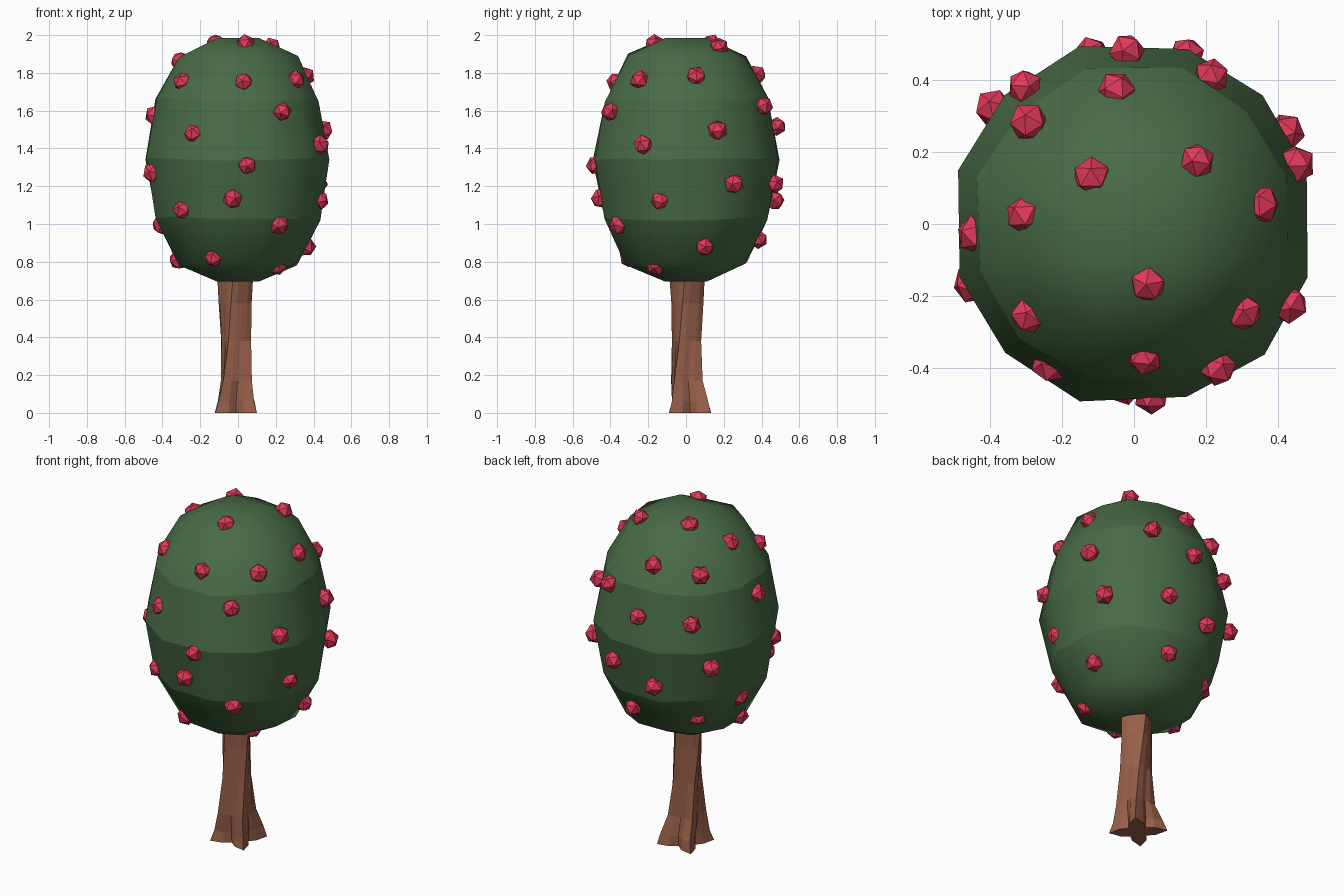
import bpy, bmesh, math, random
from mathutils import Vector, Matrix, Euler

if "Cube" in bpy.data.objects:
    bpy.data.objects.remove(bpy.data.objects["Cube"])

random.seed(4)


def material(name, rgb):
    m = bpy.data.materials.new(name)
    m.diffuse_color = (*rgb, 1)
    m.use_nodes = True
    m.node_tree.nodes["Principled BSDF"].inputs["Base Color"].default_value = m.diffuse_color
    return m


def finish(bm, name, mat, smooth=False):
    bmesh.ops.recalc_face_normals(bm, faces=bm.faces)
    for f in bm.faces:
        f.smooth = smooth
    me = bpy.data.meshes.new(name)
    bm.to_mesh(me)
    bm.free()
    me.materials.append(mat)
    ob = bpy.data.objects.new(name, me)
    bpy.context.collection.objects.link(ob)
    return ob


def bridge(bm, a, b):
    n = len(a)
    return [bm.faces.new((a[i], a[(i + 1) % n], b[(i + 1) % n], b[i])) for i in range(n)]


# Crown: rounded 3 x 3 x 4 box, twelve-sided rings with gridded caps
bm = bmesh.new()
angles = [math.radians(q * 90 + a) for q in range(4) for a in (17, 45, 73)]
rings = []
for z, r in ((0.79, 0.33), (1.03, 0.45), (1.345, 0.51), (1.655, 0.45), (1.89, 0.325)):
    ring = []
    for a in angles:
        rr = r + random.uniform(-0.008, 0.008)
        ring.append(bm.verts.new((rr * math.cos(a), rr * math.sin(a), z + random.uniform(-0.012, 0.012))))
    rings.append(ring)
for a, b in zip(rings, rings[1:]):
    bridge(bm, a, b)
for ring, z in ((rings[0], 0.695), (rings[-1], 1.985)):
    inner = [bm.verts.new((0.11 * x, 0.11 * y, z)) for x, y in ((1, 1), (-1, 1), (-1, -1), (1, -1))]
    bm.faces.new(inner)
    for q in range(4):
        k = q * 3
        bm.faces.new((inner[q], ring[k], ring[k + 1], ring[k + 2]))
        bm.faces.new((inner[q], ring[k + 2], ring[(k + 3) % 12], inner[(q + 1) % 4]))
# crisp horizontal creases between the leaf bands
for ring in rings[1:4]:
    for i in range(12):
        bm.edges.get((ring[i], ring[(i + 1) % 12])).smooth = False
finish(bm, "leaf_crown", material("leaf_green", (0.065, 0.147, 0.06)), True)

# Trunk: twisted, with four roots spreading at the foot
bm = bmesh.new()
N = 16
prev = None
# height, valley radius, ridge radius, x shift, twist in degrees
for z, lo, hi, dx, tw in ((0, 0.065, 0.158, -0.01, 0), (0.06, 0.065, 0.135, -0.01, 0),
                          (0.17, 0.066, 0.105, -0.01, 6), (0.38, 0.068, 0.087, -0.01, 18),
                          (0.58, 0.072, 0.088, -0.015, 30), (0.76, 0.08, 0.095, -0.015, 40)):
    ring = []
    for i in range(N):
        a = 2 * math.pi * i / N
        w = 0.5 - 0.5 * math.cos(4 * a)
        r = lo + (hi - lo) * w ** 1.3 + random.uniform(-0.003, 0.003)
        t = a + math.radians(tw)
        ring.append(bm.verts.new((r * math.cos(t) + dx, r * math.sin(t) + (0.02 if z < 0.1 else 0.005), z)))
    if prev:
        bridge(bm, prev, ring)
    else:
        bm.faces.new(ring)
    prev = ring
bm.faces.new(prev)
finish(bm, "trunk", material("bark_brown", (0.31, 0.115, 0.065)))

# Fruit: small low-poly balls half sunk into the crown
spots = [
    (.04, -.17, 1.965), (.18, .18, 1.95), (-.12, .135, 1.965), (-.31, .025, 1.87),
    (-.30, -.26, 1.76), (.03, -.38, 1.76), (.31, -.25, 1.77), (.36, .055, 1.79),
    (-.05, .38, 1.80), (-.30, .29, 1.77), (-.45, -.03, 1.58), (.24, -.41, 1.60),
    (.22, .42, 1.63), (-.31, .39, 1.51), (-.24, -.40, 1.48), (.46, .17, 1.50),
    (-.02, .49, 1.52), (.44, -.23, 1.42), (.05, -.49, 1.31), (-.46, -.17, 1.27),
    (-.40, .33, 1.25), (-.03, -.46, 1.13), (-.30, -.34, 1.07), (.44, -.14, 1.12),
    (.43, .26, 1.21), (.15, .48, 1.21), (-.12, .48, 1.12), (.22, -.36, .99),
    (-.41, .08, .99), (.37, .10, .87), (.21, -.16, .77), (-.13, -.31, .81),
    (-.32, -.05, .80), (.08, .39, .91), (-.26, .26, .89)]
bm = bmesh.new()
mid = Vector((0, 0, 1.34))
for s in spots:
    p = mid + (Vector(s) - mid) * 0.98
    rot = Euler([random.uniform(0, 6.28) for _ in range(3)]).to_matrix().to_4x4()
    bmesh.ops.create_icosphere(bm, subdivisions=1, radius=random.uniform(0.05, 0.056),
                               matrix=Matrix.Translation(p) @ rot)
finish(bm, "fruit", material("fruit_red", (0.75, 0.04, 0.1)))
